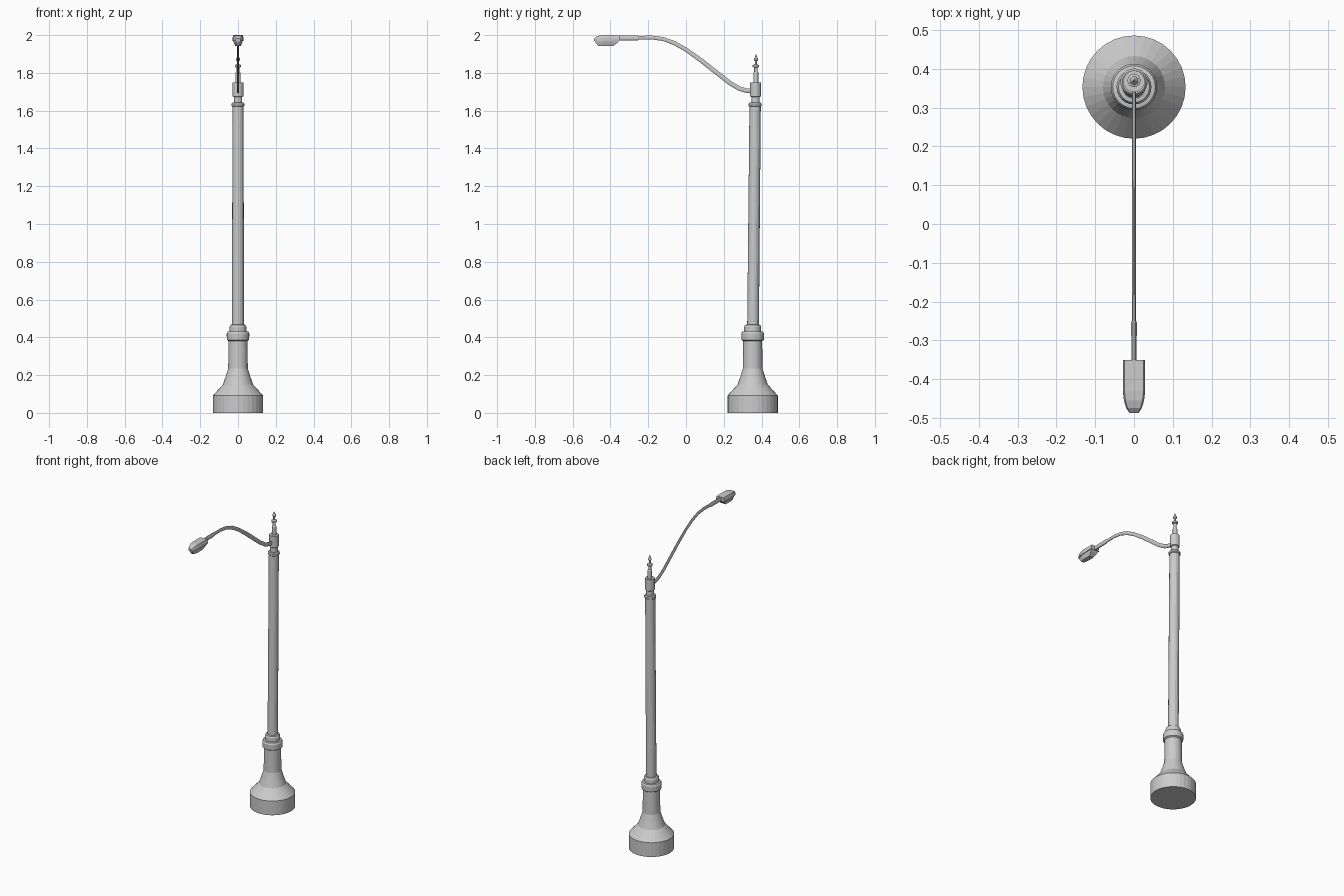
import bpy, bmesh, math
from mathutils import Vector

POLE_Y = 0.353


def finish(name, bm):
    bmesh.ops.recalc_face_normals(bm, faces=bm.faces[:])
    me = bpy.data.meshes.new(name)
    bm.to_mesh(me)
    bm.free()
    ob = bpy.data.objects.new(name, me)
    bpy.context.collection.objects.link(ob)
    return ob


def loft(name, rings):
    """Bridge equal-length closed rings of points and cap both ends."""
    bm = bmesh.new()
    loops = [[bm.verts.new(p) for p in r] for r in rings]
    n = len(loops[0])
    for a, b in zip(loops, loops[1:]):
        for i in range(n):
            j = (i + 1) % n
            bm.faces.new((a[i], a[j], b[j], b[i]))
    bm.faces.new(loops[0])
    bm.faces.new(loops[-1])
    return finish(name, bm)


def turned(name, profile, segs=24):
    """Stack of circles: (radius, z, centre y)."""
    return loft(name, [[(r * math.cos(2 * math.pi * i / segs),
                         y + r * math.sin(2 * math.pi * i / segs), z)
                        for i in range(segs)] for r, z, y in profile])


# flared base
turned("base", [(r, z, POLE_Y) for r, z in [
    (0.133, 0), (0.133, 0.092), (0.08, 0.15), (0.066, 0.19),
    (0.052, 0.235), (0.05, 0.39)]], 32)

# stepped collar above the base
turned("base_collar", [(r, z, POLE_Y) for r, z in [
    (0.05, 0.38), (0.059, 0.386), (0.06, 0.42), (0.055, 0.43),
    (0.045, 0.432), (0.045, 0.455), (0.04, 0.466), (0.028, 0.468)]])

# shaft leaning slightly backwards
turned("shaft", [(0.031, 0.46, 0.355), (0.030, 1.63, 0.366)], 16)
turned("top_collar", [(r, z, 0.366) for r, z in [
    (0.03, 1.622), (0.035, 1.626), (0.035, 1.636), (0.03, 1.642)]])

# arm socket and finial
turned("arm_socket", [(r, z, 0.368) for r, z in [
    (0.022, 1.638), (0.022, 1.672), (0.028, 1.676), (0.028, 1.75)]], 20)
turned("finial", [(r, z, 0.37) for r, z in [
    (0.014, 1.745), (0.013, 1.80), (0.009, 1.806), (0.009, 1.828),
    (0.017, 1.831), (0.017, 1.841), (0.006, 1.846), (0.006, 1.862),
    (0.011, 1.868), (0.010, 1.878), (0.005, 1.884), (0.002, 1.897)]], 16)

# curved arm: (y, z, half width, half height)
path = [(0.35, 1.704, .006, .013), (0.315, 1.707, .006, .013),
        (0.28, 1.718, .006, .013), (0.23, 1.748, .006, .013),
        (0.16, 1.803, .006, .013), (0.08, 1.866, .005, .013),
        (0.00, 1.923, .005, .012), (-0.06, 1.957, .005, .012),
        (-0.12, 1.979, .005, .011), (-0.18, 1.987, .005, .011),
        (-0.25, 1.986, .006, .011), (-0.255, 1.985, .008, .014),
        (-0.36, 1.984, .007, .014)]
pts = [Vector((0, p[0], p[1])) for p in path]
rings = []
for k, (y, z, w, h) in enumerate(path):
    t = (pts[min(k + 1, len(pts) - 1)] - pts[max(k - 1, 0)]).normalized()
    up = Vector((0, t.z, -t.y))
    rings.append([pts[k] + Vector((w * math.cos(a), 0, 0)) + up * h * math.sin(a)
                  for a in [math.pi * (i + .5) / 4 for i in range(8)]])
loft("arm", rings)


# lamp head: (y, half width, bottom z, top z) cross-sections
def shell(name, sections, inset):
    loft(name, [[(-w, y, lo), (w, y, lo), (w, y, (lo + hi) / 2), (w * inset, y, hi),
                 (-w * inset, y, hi), (-w, y, (lo + hi) / 2)]
                for y, w, lo, hi in sections])


shell("lamp_housing", [(-0.35, .029, 1.972, 1.999), (-0.43, .029, 1.970, 2.0),
                       (-0.455, .026, 1.970, 1.998), (-0.475, .020, 1.970, 1.992),
                       (-0.487, .012, 1.970, 1.982)], 0.85)

# lens narrowing downwards
lens = [(1.972, -0.353, -0.482, .025, .012), (1.960, -0.362, -0.479, .022, .011),
        (1.942, -0.385, -0.465, .015, .009)]
loft("lamp_lens", [[(-w, back, z), (w, back, z), (w, -0.44, z), (tip, front, z),
                    (-tip, front, z), (-w, -0.44, z)]
                   for z, back, front, w, tip in lens])
